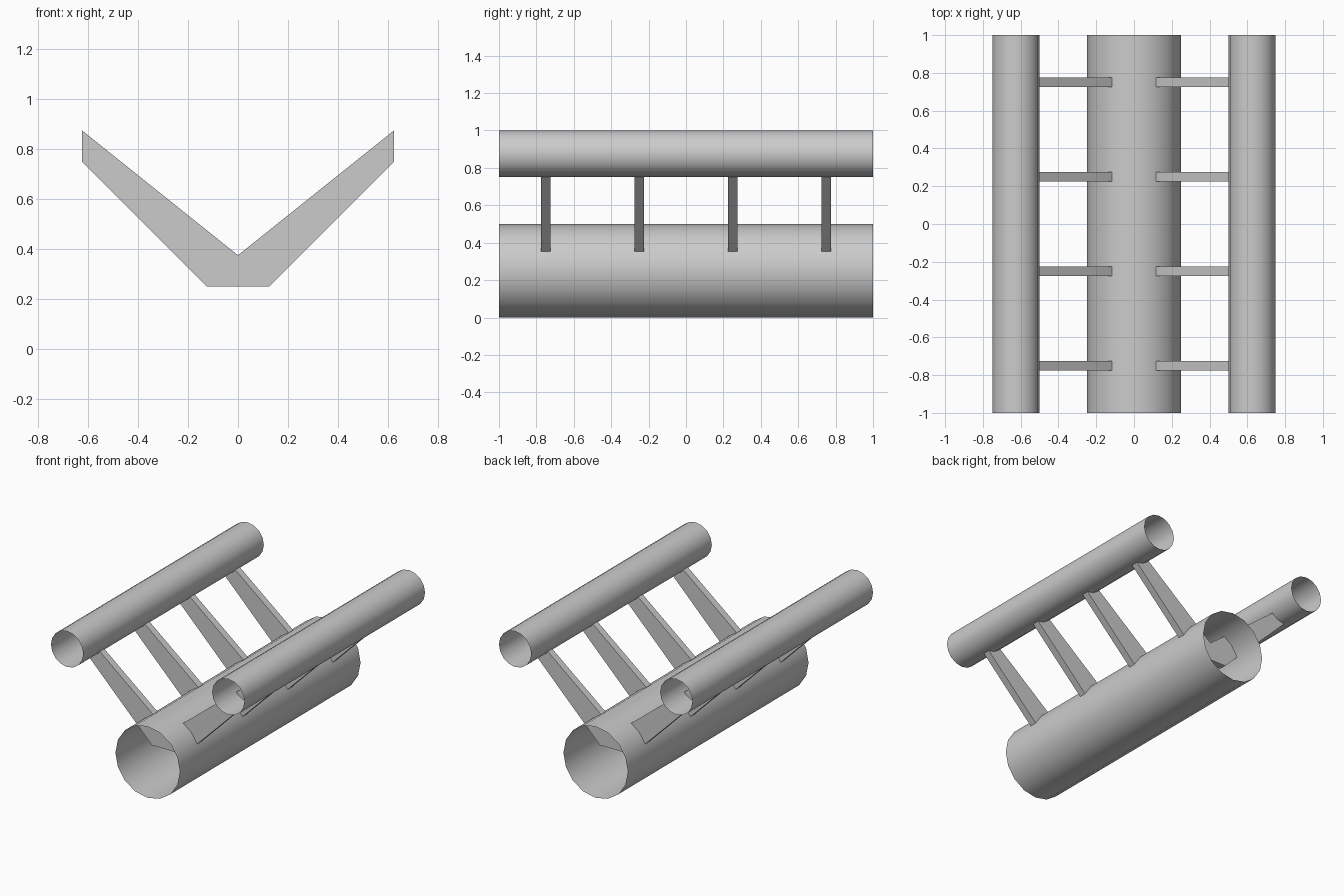
import bpy, bmesh, math

if "Cube" in bpy.data.objects:
    bpy.data.objects.remove(bpy.data.objects["Cube"])


def finish(bm, name):
    bmesh.ops.recalc_face_normals(bm, faces=bm.faces)
    mesh = bpy.data.meshes.new(name)
    bm.to_mesh(mesh)
    bm.free()
    obj = bpy.data.objects.new(name, mesh)
    bpy.context.collection.objects.link(obj)
    return obj


def tube(name, x, z, radius):
    # Open-ended tube running along y
    bpy.ops.mesh.primitive_cylinder_add(
        vertices=16, radius=radius, depth=2, end_fill_type='NOTHING',
        location=(x, 0, z), rotation=(math.pi / 2, 0, 0))
    obj = bpy.context.object
    obj.name = name
    bpy.ops.object.shade_smooth_by_angle(angle=math.radians(30))


def bracket(name, y, thickness=0.05):
    # V-shaped plate extruded along y
    half = [(0.125, 0.25), (0.625, 0.75), (0.625, 0.875)]
    profile = half + [(0, 0.375)] + [(-x, z) for x, z in reversed(half)]
    bm = bmesh.new()
    face = bm.faces.new([bm.verts.new((x, y - thickness / 2, z)) for x, z in profile])
    ext = bmesh.ops.extrude_face_region(bm, geom=[face], use_keep_orig=True)
    moved = [v for v in ext['geom'] if isinstance(v, bmesh.types.BMVert)]
    bmesh.ops.translate(bm, verts=moved, vec=(0, thickness, 0))
    finish(bm, name)


# Large lower tube and the two upper rails
tube("main_tube", 0, 0.25, 0.25)
tube("left_rail", -0.625, 0.875, 0.125)
tube("right_rail", 0.625, 0.875, 0.125)

# Four supporting brackets
for i in range(4):
    bracket(f"bracket_{i + 1}", -0.75 + 0.5 * i)
